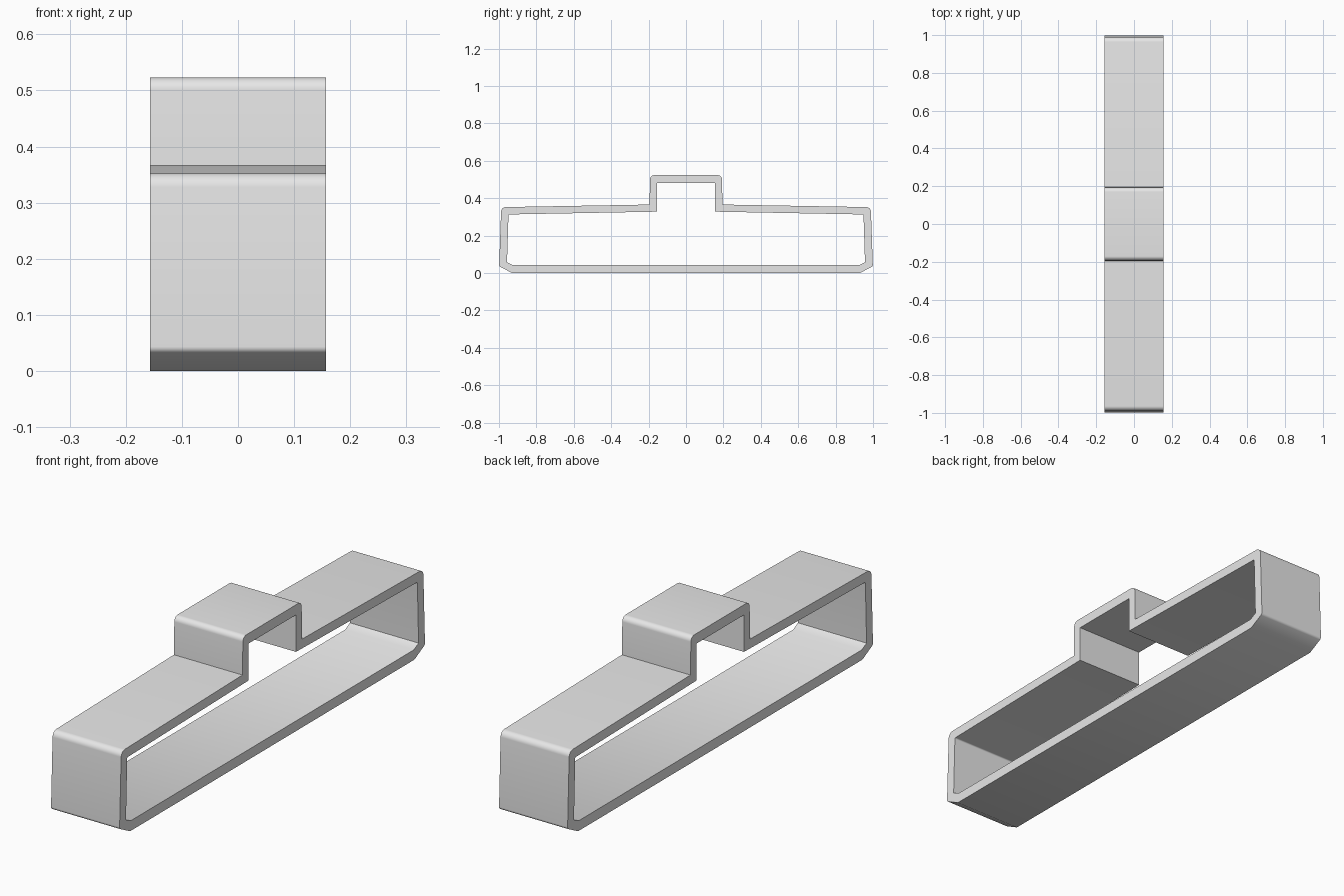
import bpy
import bmesh
import math
from mathutils import Vector

if "Cube" in bpy.data.objects:
    bpy.data.objects.remove(bpy.data.objects["Cube"], do_unlink=True)

HALF_WIDTH = 0.157
SEGMENTS = 6

# Matching half profiles: (y, z, corner radius), from the bottom to the raised top
OUTER = [(0.93, 0, 0), (0.999, 0.036, 0.012), (0.988, 0.352, 0.025),
         (0.195, 0.366, 0), (0.192, 0.523, 0.022)]
INNER = [(0.925, 0.042, 0), (0.957, 0.058, 0), (0.949, 0.313, 0.006),
         (0.155, 0.328, 0), (0.155, 0.481, 0)]


def rounded_loop(half):
    """Mirror a half profile and round each corner with a fixed point count."""
    corners = half + [(-y, z, r) for y, z, r in reversed(half)]
    points = []
    for i, (y, z, radius) in enumerate(corners):
        corner = Vector((y, z))
        before = (Vector(corners[i - 1][:2]) - corner).normalized()
        after = (Vector(corners[(i + 1) % len(corners)][:2]) - corner).normalized()
        half_angle = before.angle(after) / 2
        centre = corner + (before + after).normalized() * radius / math.sin(half_angle)
        reach = radius / math.tan(half_angle)
        start = corner + before * reach - centre
        end = corner + after * reach - centre
        for s in range(SEGMENTS + 1):
            t = s / SEGMENTS
            if radius:
                points.append(centre + start.lerp(end, t).normalized() * radius)
            else:
                points.append(corner)
    return points


# Closed band: both loops on both sides, joined by quads
bm = bmesh.new()
rings = []
for half, x in ((OUTER, -HALF_WIDTH), (OUTER, HALF_WIDTH),
                (INNER, HALF_WIDTH), (INNER, -HALF_WIDTH)):
    rings.append([bm.verts.new((x, p.x, p.y)) for p in rounded_loop(half)])
count = len(rings[0])
for k in range(4):
    a, b = rings[k], rings[(k + 1) % 4]
    for i in range(count):
        j = (i + 1) % count
        bm.faces.new((a[i], a[j], b[j], b[i]))
bmesh.ops.remove_doubles(bm, verts=bm.verts, dist=0.0001)
bmesh.ops.recalc_face_normals(bm, faces=bm.faces)
mesh = bpy.data.meshes.new("stepped_band")
bm.to_mesh(mesh)
bm.free()
band = bpy.data.objects.new("stepped_band", mesh)
bpy.context.collection.objects.link(band)

# Plain grey finish
grey = bpy.data.materials.new("light_grey")
grey.use_nodes = True
colour = (0.8, 0.8, 0.8, 1)
grey.diffuse_color = colour
shader = next(n for n in grey.node_tree.nodes if n.type == "BSDF_PRINCIPLED")
shader.inputs["Base Color"].default_value = colour
mesh.materials.append(grey)

bpy.ops.object.select_all(action="DESELECT")
band.select_set(True)
bpy.context.view_layer.objects.active = band
bpy.ops.object.shade_smooth_by_angle(angle=math.radians(30))
